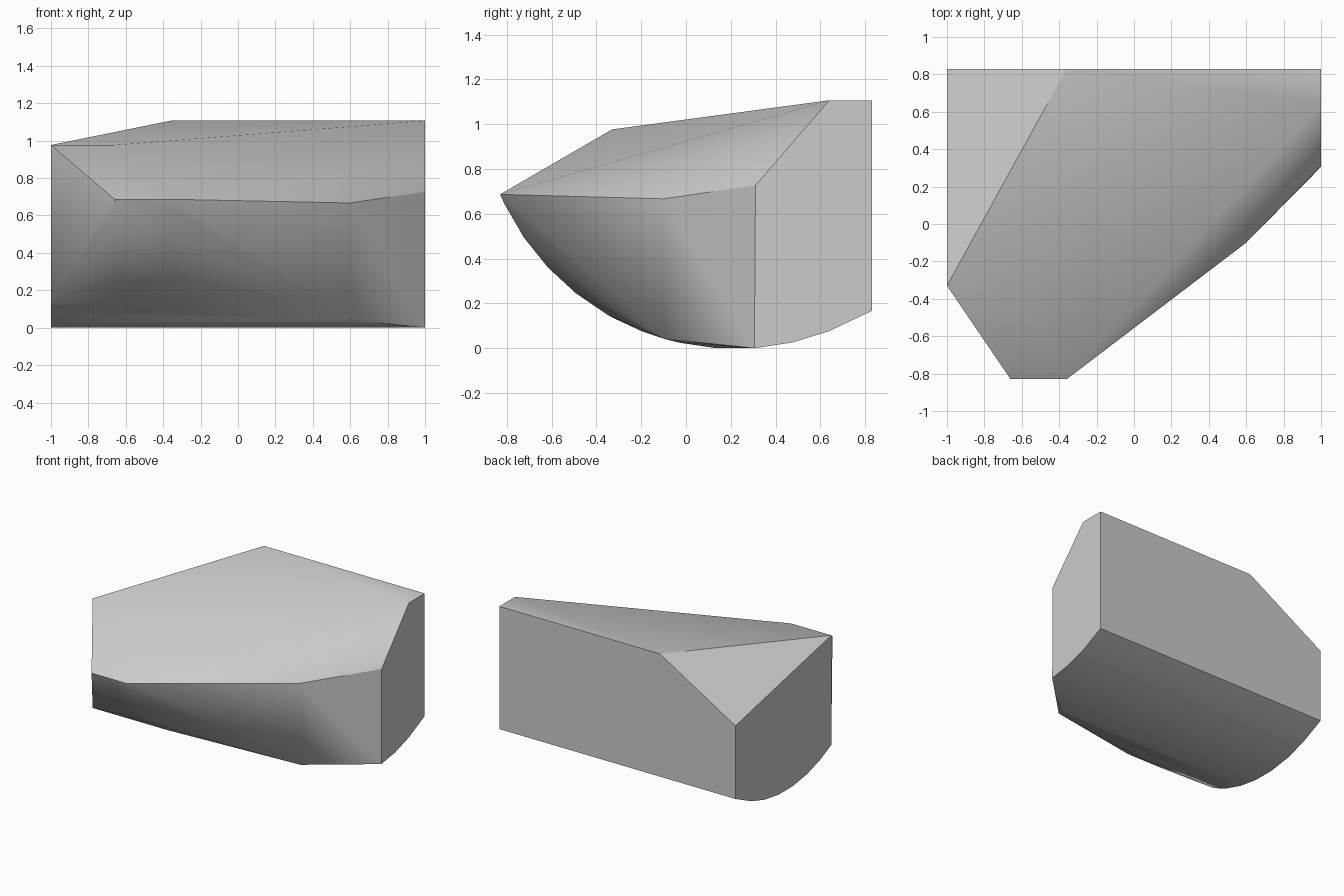
import bpy, bmesh, math

cube = bpy.data.objects.get("Cube")
if cube:
    bpy.data.objects.remove(cube, do_unlink=True)

# One plain grey stone colour
stone = bpy.data.materials.new("stone_grey")
stone.use_nodes = True
grey = (0.6, 0.6, 0.6, 1)
stone.diffuse_color = grey
stone.node_tree.nodes["Principled BSDF"].inputs["Base Color"].default_value = grey

# Main extents
LEFT, RIGHT, BACK, FRONT = -1, 1, 0.83, -0.83
SHOULDER, TOP = 0.69, 1.11
RADIUS, CENTRE_Y = 1.144, 0.22


def belly(y):
    """Height of the rounded underside at a given depth."""
    return RADIUS - math.sqrt(RADIUS ** 2 - (y - CENTRE_Y) ** 2)


def row(y, z, *xs):
    return [(x, y, z) for x in xs]


# Crown and shoulder corners
points = row(BACK, TOP, -0.36, RIGHT)
points += row(0.64, TOP, RIGHT)
points += row(BACK, 0.73, LEFT)
points += row(-0.33, 0.98, LEFT, -0.66)
points += row(FRONT, SHOULDER, -0.66, -0.36)
points += row(-0.1, 0.67, 0.6)
points += row(0.31, 0.73, RIGHT)

# Lower corners of the upright sides
points += row(BACK, 0.17, LEFT, RIGHT)
points += row(-0.33, belly(-0.33), LEFT)
points += row(-0.1, belly(-0.1), 0.6)

# Rounded underside, narrowing towards the front
step = math.tau / 42
for i in range(-8, 3):
    y = CENTRE_Y + RADIUS * math.sin((i + 0.5) * step)
    start = LEFT if y > -0.33 else -0.66
    end = RIGHT if y > 0.3 else 0.6 if y > -0.1 else -0.36
    points += row(y, belly(y), start, end)

# Wrap the corners in a closed faceted skin
bm = bmesh.new()
for p in points:
    bm.verts.new(p)
hull = bmesh.ops.convex_hull(bm, input=bm.verts[:])
spare = {g for key in ("geom_interior", "geom_unused") for g in hull[key]
         if isinstance(g, bmesh.types.BMVert)}
bmesh.ops.delete(bm, geom=list(spare), context="VERTS")
bmesh.ops.dissolve_limit(bm, angle_limit=math.radians(0.5),
                         verts=bm.verts[:], edges=bm.edges[:])
bmesh.ops.recalc_face_normals(bm, faces=bm.faces[:])

# Rest it on the ground
low = min(v.co.z for v in bm.verts)
bmesh.ops.translate(bm, verts=bm.verts[:], vec=(0, 0, -low))
mesh = bpy.data.meshes.new("boulder")
bm.to_mesh(mesh)
bm.free()
mesh.materials.append(stone)
boulder = bpy.data.objects.new("boulder", mesh)
bpy.context.collection.objects.link(boulder)

# Soft facets with crisp main edges
bpy.ops.object.select_all(action="DESELECT")
boulder.select_set(True)
bpy.context.view_layer.objects.active = boulder
bpy.ops.object.shade_smooth_by_angle(angle=math.radians(30))
